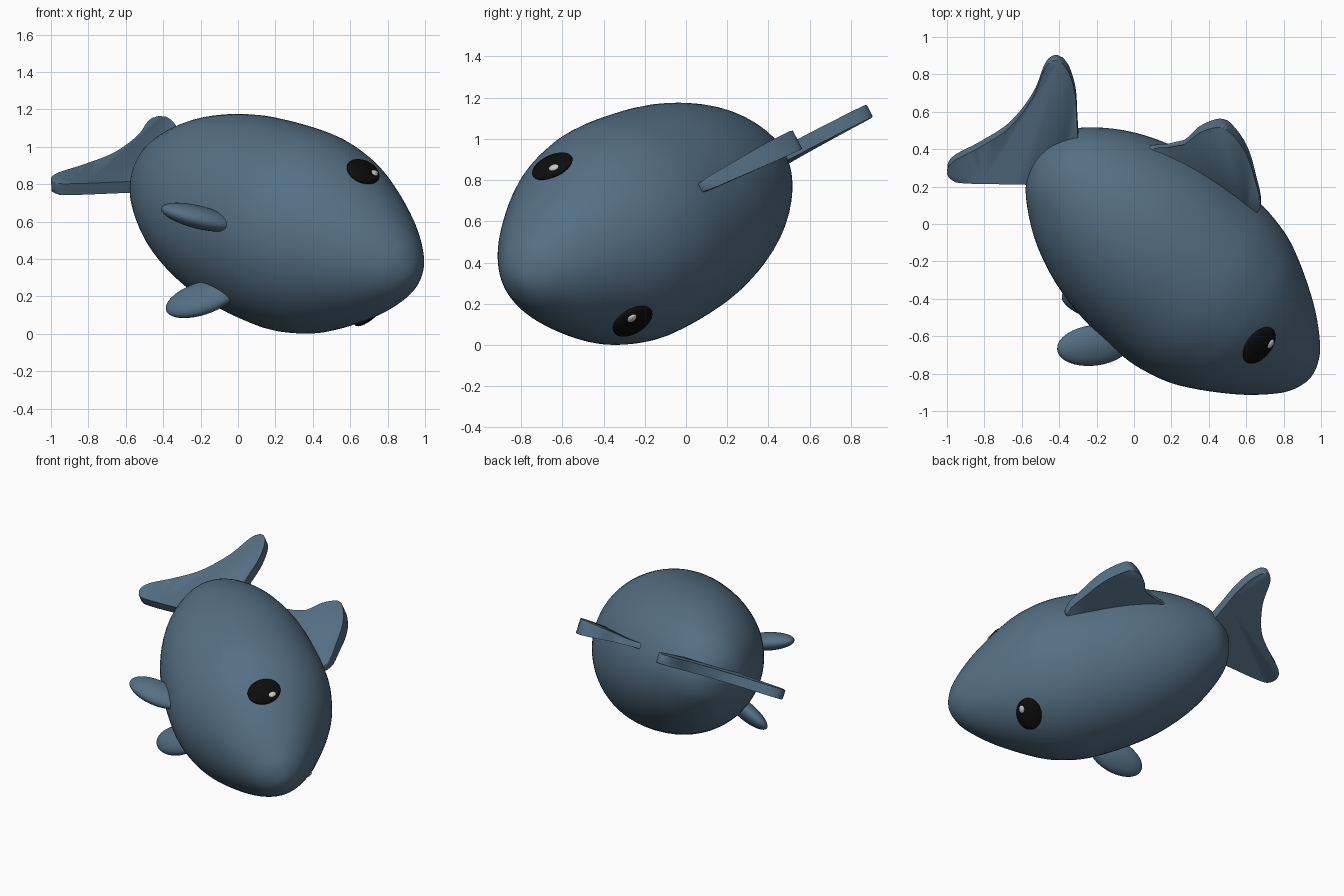
import bpy, bmesh, math
from mathutils import Vector, Matrix

if "Cube" in bpy.data.objects:
    bpy.data.objects.remove(bpy.data.objects["Cube"])

# Fish frame: u = forward, v = dorsal, side = v x u
n = Vector((-.042, -.46, .887)).normalized()
e2 = n.cross(Vector((1, 0, 0))).normalized()
e1 = e2.cross(n)
th = math.radians(42)
u = math.cos(th) * e1 - math.sin(th) * e2
v = math.sin(th) * e1 + math.cos(th) * e2
side = v.cross(u)
C = Vector((.213, -.22, .59))
M = Matrix.Translation(C) @ Matrix((u, side, v)).transposed().to_4x4()


def material(name, rgb):
    m = bpy.data.materials.new(name)
    m.diffuse_color = (*rgb, 1)
    m.use_nodes = True
    m.node_tree.nodes["Principled BSDF"].inputs["Base Color"].default_value = m.diffuse_color
    return m


BLUE = material("slate_blue", (.09, .16, .23))
BLACK = material("black", (.004, .004, .004))
WHITE = material("pale_grey", (.6, .6, .58))


def finish(bm, name, mat, angle=40):
    bmesh.ops.transform(bm, matrix=M, verts=bm.verts)
    bmesh.ops.recalc_face_normals(bm, faces=bm.faces)
    me = bpy.data.meshes.new(name)
    bm.to_mesh(me)
    bm.free()
    me.materials.append(mat)
    ob = bpy.data.objects.new(name, me)
    bpy.context.collection.objects.link(ob)
    bpy.ops.object.select_all(action='DESELECT')
    ob.select_set(True)
    bpy.context.view_layer.objects.active = ob
    bpy.ops.object.shade_smooth_by_angle(angle=math.radians(angle))
    return ob


def spline(pts, steps, closed):
    # Catmull-Rom through points (first/last are phantoms if open)
    pts = [Vector(p) for p in pts]
    if closed:
        pts = [pts[-1]] + pts + pts[:2]
    out = []
    for a, b, c, d in zip(pts, pts[1:], pts[2:], pts[3:]):
        for i in range(steps):
            t = i / steps
            out.append(.5 * (2 * b + (c - a) * t + (2 * a - 5 * b + 4 * c - d) * t * t
                             + (3 * b - a - 3 * c + d) * t ** 3))
    return out


# Body: lathe around the forward axis, tail end lifted a little
profile = [(-.95, -.12), (-.975, 0), (-.95, .12), (-.86, .25), (-.62, .41), (-.3, .515),
           (.08, .55), (.3, .525), (.48, .46), (.72, .32), (.88, .19), (.95, .1),
           (.98, 0), (.95, -.1)]
curve = spline(profile, 5, False)[1:]
SEG = 64
bm = bmesh.new()


def lift(s):
    return .03 * max(0, -s) ** 2


rings = [[bm.verts.new((s, r * math.cos(k * math.tau / SEG), r * math.sin(k * math.tau / SEG) + lift(s)))
          for k in range(SEG)] for s, r in curve]
for a, b in zip(rings, rings[1:]):
    for k in range(SEG):
        bm.faces.new((a[k], a[k - 1], b[k - 1], b[k]))
for ring, s in ((rings[0], -.975), (rings[-1], .98)):
    tip = bm.verts.new((s, 0, lift(s)))
    for k in range(SEG):
        bm.faces.new((ring[k], ring[k - 1], tip))
finish(bm, "body", BLUE, 60)


def plate_fin(name, outline, half):
    # Outline given in plan (x, y), projected onto the fish's mid plane
    det = u.x * v.y - v.x * u.y
    bm = bmesh.new()
    sides = ([], [])
    for p in spline(outline, 6, True):
        dx, dy = p.x - C.x, p.y - C.y
        a = (v.y * dx - v.x * dy) / det
        b = (u.x * dy - u.y * dx) / det
        for sign, lst in zip((-1, 1), sides):
            lst.append(bm.verts.new((a, sign * half(b), b)))
    caps = [bm.faces.new(s) for s in sides]
    rim = [e for f in caps for e in f.edges]
    cnt = len(sides[0])
    for i in range(cnt):
        bm.faces.new((sides[0][i - 1], sides[0][i], sides[1][i], sides[1][i - 1]))
    bmesh.ops.bevel(bm, geom=rim, offset=.008, segments=2, affect='EDGES', profile=.5)
    finish(bm, name, BLUE)


# Tail and dorsal fins
plate_fin("tail_fin", [(-.3, .42), (-.305, .585), (-.315, .72), (-.355, .84), (-.417, .892),
                       (-.476, .845), (-.54, .69), (-.665, .53), (-.825, .425), (-.957, .355),
                       (-.998, .30), (-.97, .245), (-.85, .23), (-.57, .225), (-.42, .2),
                       (-.33, .3)], lambda b: .034)
plate_fin("dorsal_fin", [(.05, .39), (.245, .425), (.35, .505), (.45, .54), (.51, .52),
                         (.595, .41), (.645, .265), (.67, .08), (.5, .03), (.2, .15)],
          lambda b: max(.02, .02 + .1 * (b - .5)))


def blob(name, centre, axes, semis, mat, mirror):
    # Ellipsoid with given local axes, mirrored across the mid plane
    bm = bmesh.new()
    bmesh.ops.create_uvsphere(bm, u_segments=32, v_segments=20, radius=1)
    R = Matrix(axes).transposed().to_4x4()
    S = Matrix.Diagonal((*semis, 1))
    bmesh.ops.transform(bm, matrix=Matrix.Diagonal((1, mirror, 1, 1)) @ Matrix.Translation(centre) @ R @ S,
                        verts=bm.verts)
    finish(bm, name, mat, 80)


# Eyes with highlights, and pectoral fins, on both sides
nrm = Vector((.48, .83, .27)).normalized()
up = (Vector((0, 0, 1)) - nrm * nrm.z).normalized()
fwd = up.cross(nrm)
eye = Vector((.522, .424, .129))
length = Vector((-.72, .3, -.63)).normalized()
radial = Vector((0, .42, -.9)).normalized()
flat = length.cross(radial).normalized()
chord = flat.cross(length)
for tag, m in (("left", -1), ("right", 1)):
    blob("eye_" + tag, eye, (fwd, up, nrm), (.088, .115, .03), BLACK, m)
    glint = eye + nrm * .021 + up * .038 + (fwd if fwd.x > 0 else -fwd) * .042
    blob("eye_highlight_" + tag, glint, (fwd, up, nrm), (.02, .028, .012), WHITE, m)
    blob("pectoral_fin_" + tag, Vector((-.065, .245, -.55)), (length, chord, flat),
         (.205, .11, .06), BLUE, m)
